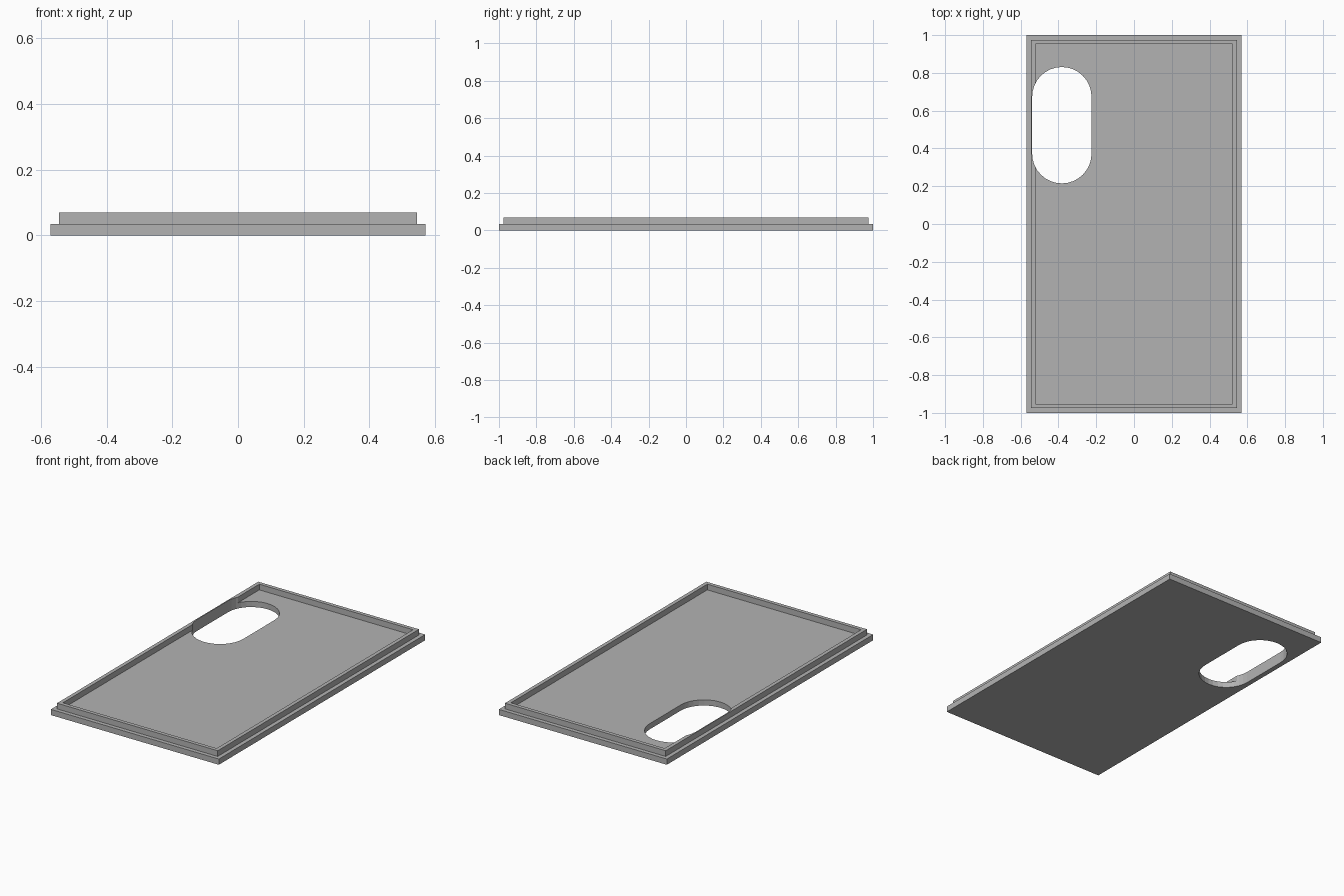
import bpy
import bmesh
import math

cube = bpy.data.objects.get("Cube")
if cube:
    bpy.data.objects.remove(cube, do_unlink=True)

WIDTH, LENGTH, STEP = 1.14, 2.0, 0.035

grey = bpy.data.materials.new("plain grey")
grey.use_nodes = True
colour = (0.45, 0.45, 0.45, 1)
grey.diffuse_color = colour
grey.node_tree.nodes["Principled BSDF"].inputs["Base Color"].default_value = colour


def make_object(name, bm):
    bmesh.ops.recalc_face_normals(bm, faces=bm.faces)
    mesh = bpy.data.meshes.new(name)
    bm.to_mesh(mesh)
    bm.free()
    mesh.materials.append(grey)
    obj = bpy.data.objects.new(name, mesh)
    bpy.context.collection.objects.link(obj)
    return obj


def inset_and_move(bm, face, margin, height):
    """Inset a face, then extrude its middle up or down."""
    bmesh.ops.inset_region(bm, faces=[face], thickness=margin)
    middle = bmesh.ops.extrude_discrete_faces(bm, faces=[face])["faces"][0]
    bmesh.ops.translate(bm, verts=middle.verts, vec=(0, 0, height))
    return middle


# Flat plate with a raised lip set in from its edge
bm = bmesh.new()
bmesh.ops.create_cube(bm, size=1)
bmesh.ops.scale(bm, verts=bm.verts, vec=(WIDTH, LENGTH, STEP))
bmesh.ops.translate(bm, verts=bm.verts, vec=(0, 0, STEP / 2))
bm.normal_update()
top = max(bm.faces, key=lambda f: f.calc_center_median().z)
lip_top = inset_and_move(bm, top, 0.035, STEP)
bm.normal_update()
inset_and_move(bm, lip_top, 0.033, -STEP)
cover = make_object("cover_plate", bm)

# Rounded slot cutter
radius, half_straight, segments = 0.157, 0.151, 16
bm = bmesh.new()
outline = []
for end in (0, 1):
    for i in range(segments + 1):
        angle = math.pi * (end + i / segments)
        shift = half_straight if end == 0 else -half_straight
        outline.append(bm.verts.new((-0.382 + radius * math.cos(angle),
                                     0.523 + shift + radius * math.sin(angle), -0.1)))
base = bm.faces.new(outline)
wall = bmesh.ops.extrude_face_region(bm, geom=[base])
bmesh.ops.translate(bm, vec=(0, 0, 0.3),
                    verts=[v for v in wall["geom"] if isinstance(v, bmesh.types.BMVert)])
cutter = make_object("slot_cutter", bm)
cutter.hide_render = True

# Cut the slot through plate and lip
cut = cover.modifiers.new("slot", "BOOLEAN")
cut.operation = "DIFFERENCE"
cut.solver = "EXACT"
cut.object = cutter
bpy.context.view_layer.objects.active = cover
bpy.ops.object.modifier_apply(modifier=cut.name)
bpy.data.objects.remove(cutter, do_unlink=True)
